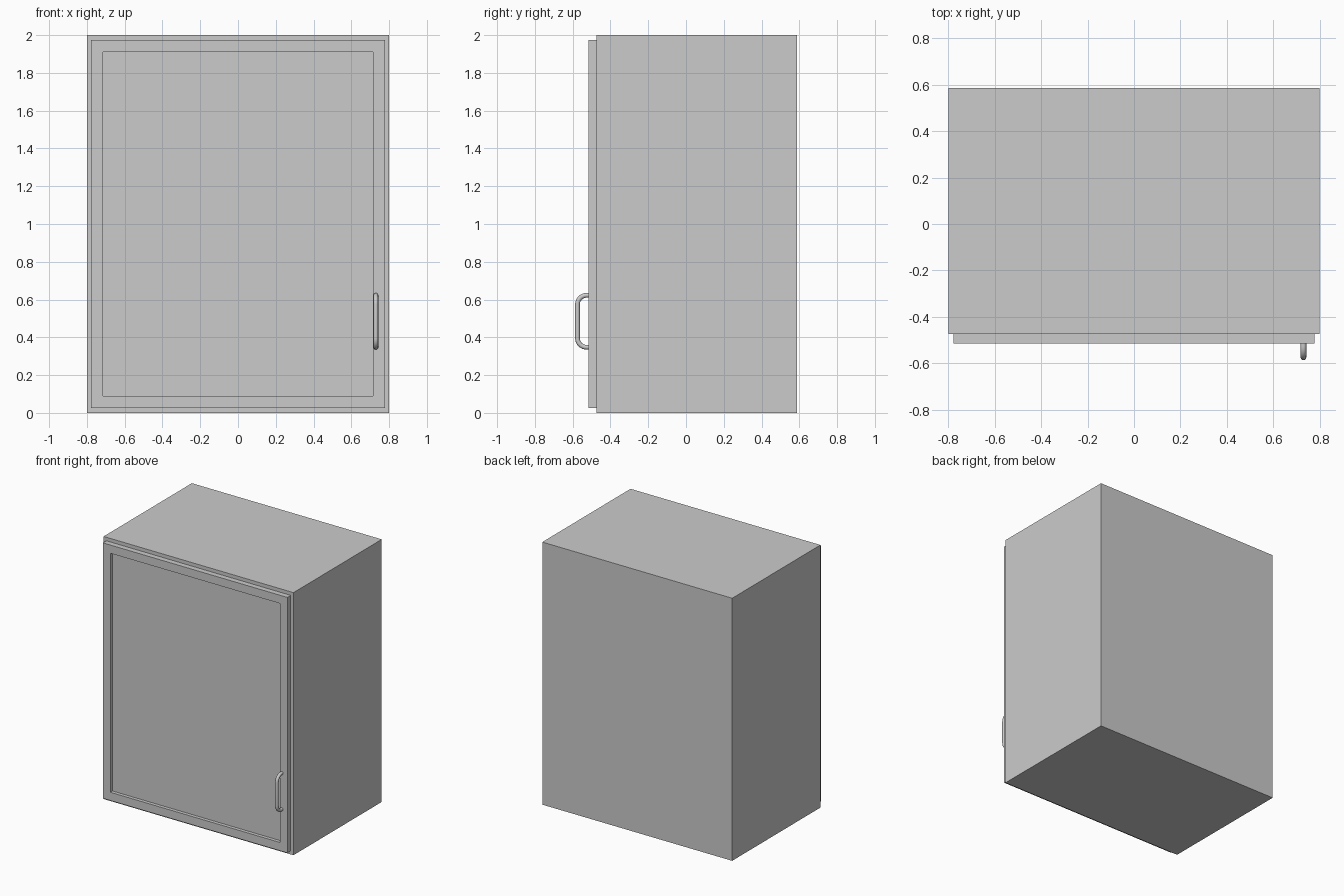
import bpy, bmesh
from math import sin, cos, pi

if "Cube" in bpy.data.objects:
    bpy.data.objects.remove(bpy.data.objects["Cube"])

BODY_FRONT, BACK, DOOR_FRONT = -0.475, 0.587, -0.516


def link(name, data):
    obj = bpy.data.objects.new(name, data)
    bpy.context.collection.objects.link(obj)
    return obj


def box(name, lo, hi, inset=0, depth=0):
    """Box between two corners; optionally recess a panel in the front (-y) face."""
    bm = bmesh.new()
    bmesh.ops.create_cube(bm, size=1)
    for v in bm.verts:
        v.co = [lo[i] + (v.co[i] + 0.5) * (hi[i] - lo[i]) for i in range(3)]
    if inset:
        bm.normal_update()
        front = min(bm.faces, key=lambda f: f.normal.y)
        bmesh.ops.inset_region(bm, faces=[front], thickness=inset)
        # extrude the panel inward so the recess walls are square
        ret = bmesh.ops.extrude_discrete_faces(bm, faces=[front])
        bmesh.ops.translate(bm, verts=ret["faces"][0].verts, vec=(0, depth, 0))
    mesh = bpy.data.meshes.new(name)
    bm.to_mesh(mesh)
    bm.free()
    return link(name, mesh)


# Cabinet carcass
box("cabinet_body", (-0.8, BODY_FRONT, 0), (0.8, BACK, 2))

# Door with a recessed centre panel
box("door", (-0.777, DOOR_FRONT, 0.027), (0.777, BODY_FRONT, 1.973),
    inset=0.089, depth=0.026)

# Bow handle: round bar with two rounded corners
RAD, BEND = 0.0125, 0.048
X, Y, Z0, Z1 = 0.73, -0.587 + RAD, 0.335 + RAD, 0.635 - RAD
path = [(X, DOOR_FRONT + 0.008, Z0)]
for cz, start in ((Z0 + BEND, 0), (Z1 - BEND, pi / 2)):
    for i in range(9):
        a = start + i / 8 * pi / 2
        path.append((X, Y + BEND - BEND * sin(a), cz - BEND * cos(a)))
path.append((X, DOOR_FRONT + 0.008, Z1))

curve = bpy.data.curves.new("door_handle", "CURVE")
curve.dimensions = "3D"
curve.bevel_depth = RAD
curve.bevel_resolution = 4
curve.use_fill_caps = True
spline = curve.splines.new("POLY")
spline.points.add(len(path) - 1)
for p, co in zip(spline.points, path):
    p.co = (*co, 1)
spline.use_smooth = True
link("door_handle", curve)
